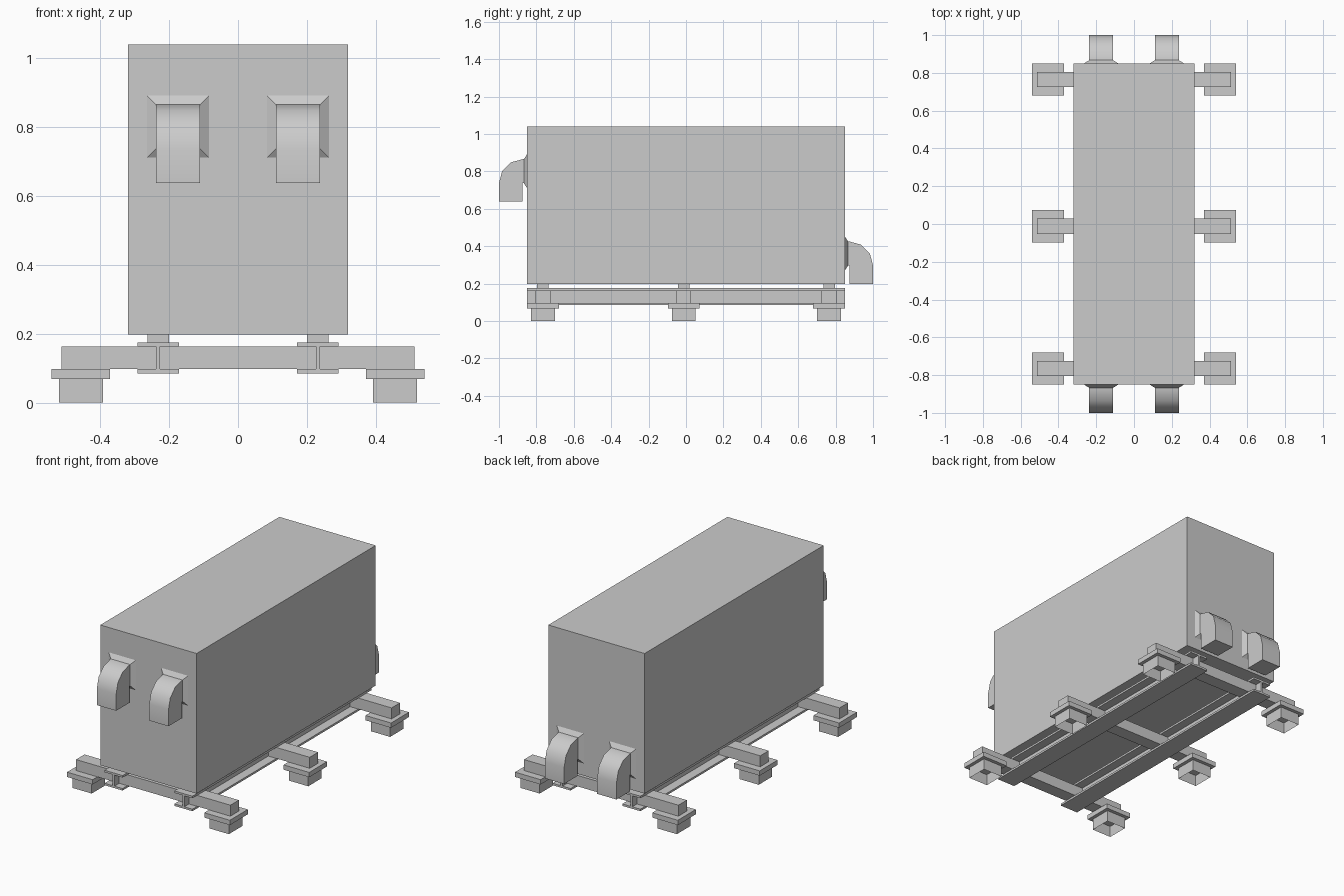
import bpy
import bmesh
import math

if "Cube" in bpy.data.objects:
    bpy.data.objects.remove(bpy.data.objects["Cube"], do_unlink=True)

GREY = (0.6, 0.6, 0.6, 1)
grey = bpy.data.materials.new("plain grey")
grey.use_nodes = True
grey.diffuse_color = GREY
grey.node_tree.nodes["Principled BSDF"].inputs["Base Color"].default_value = GREY


def finish(name, bm):
    bmesh.ops.recalc_face_normals(bm, faces=bm.faces)
    mesh = bpy.data.meshes.new(name)
    bm.to_mesh(mesh)
    bm.free()
    mesh.materials.append(grey)
    obj = bpy.data.objects.new(name, mesh)
    bpy.context.collection.objects.link(obj)
    return obj


def box(name, x, y, z, open_bottom=False):
    """Box between (low, high) pairs on each axis."""
    bm = bmesh.new()
    bmesh.ops.create_cube(bm, size=1)
    for v in bm.verts:
        v.co = [r[0] if c < 0 else r[1] for c, r in zip(v.co, (x, y, z))]
    if open_bottom:
        bm.normal_update()
        base = [f for f in bm.faces if f.normal.z < -0.9]
        bmesh.ops.delete(bm, geom=base, context="FACES_ONLY")
    return finish(name, bm)


def around(centre, half):
    return (centre - half, centre + half)


def loft(bm, rings):
    """Join rectangular rings into a skin, closed at both ends."""
    rows = [[bm.verts.new(p) for p in ring] for ring in rings]
    for a, b in zip(rows, rows[1:]):
        for i in range(4):
            j = (i + 1) % 4
            bm.faces.new((a[i], a[j], b[j], b[i]))
    bm.faces.new(rows[0])
    bm.faces.new(rows[-1])


# Main housing
box("housing", (-0.32, 0.32), (-0.85, 0.85), (0.198, 1.04))

# Longitudinal I-beams: extruded section
for side, s in (("left", 1), ("right", -1)):
    cx = 0.232 * s
    half = [(0.06, 0.085), (0.06, 0.097), (0.006, 0.097),
            (0.006, 0.163), (0.06, 0.163), (0.06, 0.175)]
    outline = half + [(-x, z) for x, z in reversed(half)]
    bm = bmesh.new()
    face = bm.faces.new([bm.verts.new((cx + x, -0.85, z)) for x, z in outline])
    grown = bmesh.ops.extrude_face_region(bm, geom=[face])["geom"]
    moved = [g for g in grown if isinstance(g, bmesh.types.BMVert)]
    bmesh.ops.translate(bm, verts=moved, vec=(0, 1.7, 0))
    finish(side + "_i_beam", bm)

# Cross beams with mounts, foot plates and hollow feet
for row, cy in (("front", -0.765), ("middle", -0.012), ("back", 0.765)):
    box(row + "_cross_beam", (-0.513, 0.513), around(cy, 0.04), (0.097, 0.163))
    for side, s in (("left", 1), ("right", -1)):
        label = row + "_" + side
        box(label + "_mount", around(0.232 * s, 0.031), around(cy, 0.031), (0.175, 0.198))
        box(label + "_foot_plate", around(0.456 * s, 0.085), around(cy, 0.085), (0.068, 0.097))
        box(label + "_foot", around(0.456 * s, 0.064), around(cy, 0.064), (0, 0.068), True)


def duct(name, cx, s, zc):
    """Flared collar and downturned elbow; s is the outward y direction."""
    r = 0.064

    def ring(y, half):
        return [(cx + a * half, s * y, zc + b * half)
                for a, b in ((-1, -1), (1, -1), (1, 1), (-1, 1))]

    bm = bmesh.new()
    loft(bm, [ring(0.85, 0.09), ring(0.867, r)])
    finish(name + "_collar", bm)

    # Elbow side outline: quarter arc turning down to the outlet
    y0, z0 = 0.873, zc - r
    side = [(0.867, z0), (0.867, z0 + 2 * r)]
    for i in range(4):
        a = math.radians(90 - 30 * i)
        side.append((y0 + 0.127 * math.cos(a), z0 + 2 * r * math.sin(a)))
    side += [(1.0, z0 - 0.099), (y0, z0 - 0.099), (y0, z0)]
    bm = bmesh.new()
    face = bm.faces.new([bm.verts.new((cx - r, s * y, z)) for y, z in side])
    grown = bmesh.ops.extrude_face_region(bm, geom=[face])["geom"]
    moved = [g for g in grown if isinstance(g, bmesh.types.BMVert)]
    bmesh.ops.translate(bm, verts=moved, vec=(2 * r, 0, 0))
    obj = finish(name + "_elbow", bm)
    bpy.ops.object.select_all(action="DESELECT")
    obj.select_set(True)
    bpy.context.view_layer.objects.active = obj
    bpy.ops.object.shade_smooth_by_angle(angle=math.radians(40))


# Intake ducts high on the front, outlet ducts low on the back
for side, cx in (("left", 0.174), ("right", -0.174)):
    duct("front_" + side + "_duct", cx, -1, 0.801)
    duct("back_" + side + "_duct", cx, 1, 0.361)
